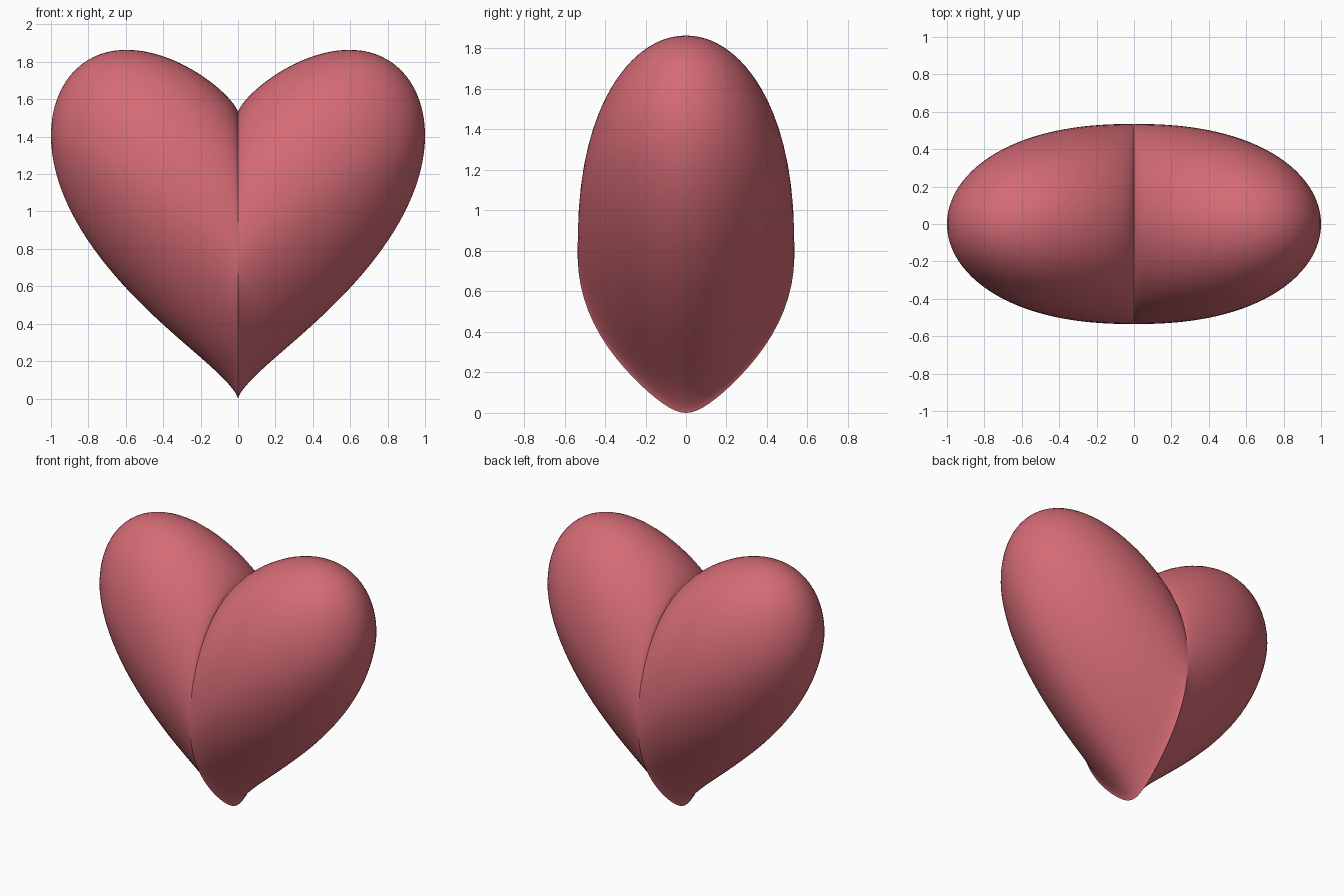
import bpy, bmesh, math

cube = bpy.data.objects.get("Cube")
if cube:
    bpy.data.objects.remove(cube, do_unlink=True)

mat = bpy.data.materials.new("rose_red")
mat.use_nodes = True
colour = (0.66, 0.147, 0.178, 1)
mat.diffuse_color = colour
mat.node_tree.nodes["Principled BSDF"].inputs["Base Color"].default_value = colour

HALF_HEIGHT, HALF_DEPTH = 0.765, 0.535
RINGS, SIDES = 36, 72


def section_point(x, angle):
    """Point on the oval cross-section at x; sections rise away from the centre."""
    a = abs(x)
    size = math.sqrt(max(0, 1 - a ** 2.3))
    rise = 0.68 * a ** 0.73 - 0.04 * a ** 4
    s, c = math.sin(angle), math.cos(angle)
    low = max(0, -s)
    # The underside narrows in depth, most of all at the tip
    pinch = 1 - 0.14 * low ** 1.5 - 0.3 * low ** 3 * math.exp(-5 * a)
    return (x, HALF_DEPTH * size * c * pinch,
            HALF_HEIGHT * (1 + size * s) + rise)


# Heart: loft of oval sections from one side to the other, creased at x = 0
bm = bmesh.new()
rings = []
for i in range(-RINGS + 1, RINGS):
    t = abs(i) / RINGS
    # Rings crowd towards the crease and the outer ends
    x = math.copysign((1 - math.cos(math.pi * t)) / 2 * 0.6
                      + 0.4 * math.sin(math.pi / 2 * t) ** 1.5, i)
    rings.append([bm.verts.new(section_point(x, 2 * math.pi * j / SIDES))
                  for j in range(SIDES)])
for r0, r1 in zip(rings, rings[1:]):
    for j in range(SIDES):
        k = (j + 1) % SIDES
        bm.faces.new((r0[j], r0[k], r1[k], r1[j]))
for ring, x in ((rings[0], -1), (rings[-1], 1)):
    end = bm.verts.new(section_point(x, 0))
    for j in range(SIDES):
        bm.faces.new((ring[j], ring[(j + 1) % SIDES], end))
bmesh.ops.recalc_face_normals(bm, faces=bm.faces)

mesh = bpy.data.meshes.new("heart")
bm.to_mesh(mesh)
bm.free()
mesh.materials.append(mat)
heart = bpy.data.objects.new("heart", mesh)
bpy.context.collection.objects.link(heart)
bpy.context.view_layer.objects.active = heart
heart.select_set(True)
bpy.ops.object.shade_smooth_by_angle(angle=math.radians(40))
